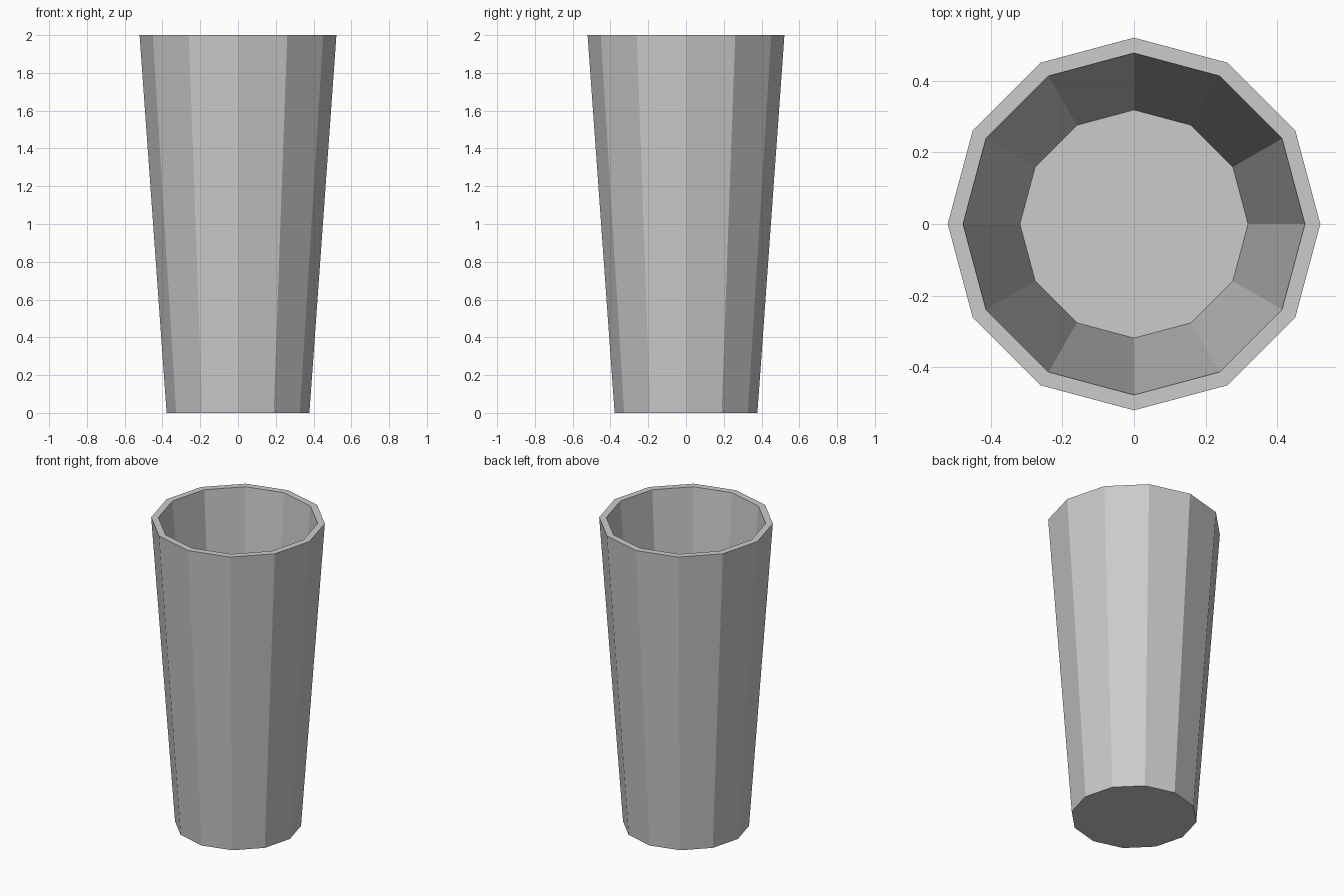
import bpy
import bmesh
from math import cos, sin, tau

if "Cube" in bpy.data.objects:
    bpy.data.objects.remove(bpy.data.objects["Cube"])

SIDES = 12

# Cup section as (radius, height): outer base, outer rim, inner rim, inner floor
PROFILE = [(0.378, 0.0), (0.521, 2.0), (0.478, 2.0), (0.319, 0.08)]

bm = bmesh.new()
rings = [[bm.verts.new((r * cos(tau * i / SIDES), r * sin(tau * i / SIDES), z))
          for i in range(SIDES)] for r, z in PROFILE]

# Outer wall, rim and inner wall
for a, b in zip(rings, rings[1:]):
    for i in range(SIDES):
        j = (i + 1) % SIDES
        bm.faces.new((a[i], a[j], b[j], b[i]))

# Underside and inner floor
bm.faces.new(rings[0][::-1])
bm.faces.new(rings[-1])
bmesh.ops.recalc_face_normals(bm, faces=bm.faces[:])

mesh = bpy.data.meshes.new("cup")
bm.to_mesh(mesh)
bm.free()
bpy.context.collection.objects.link(bpy.data.objects.new("cup", mesh))
